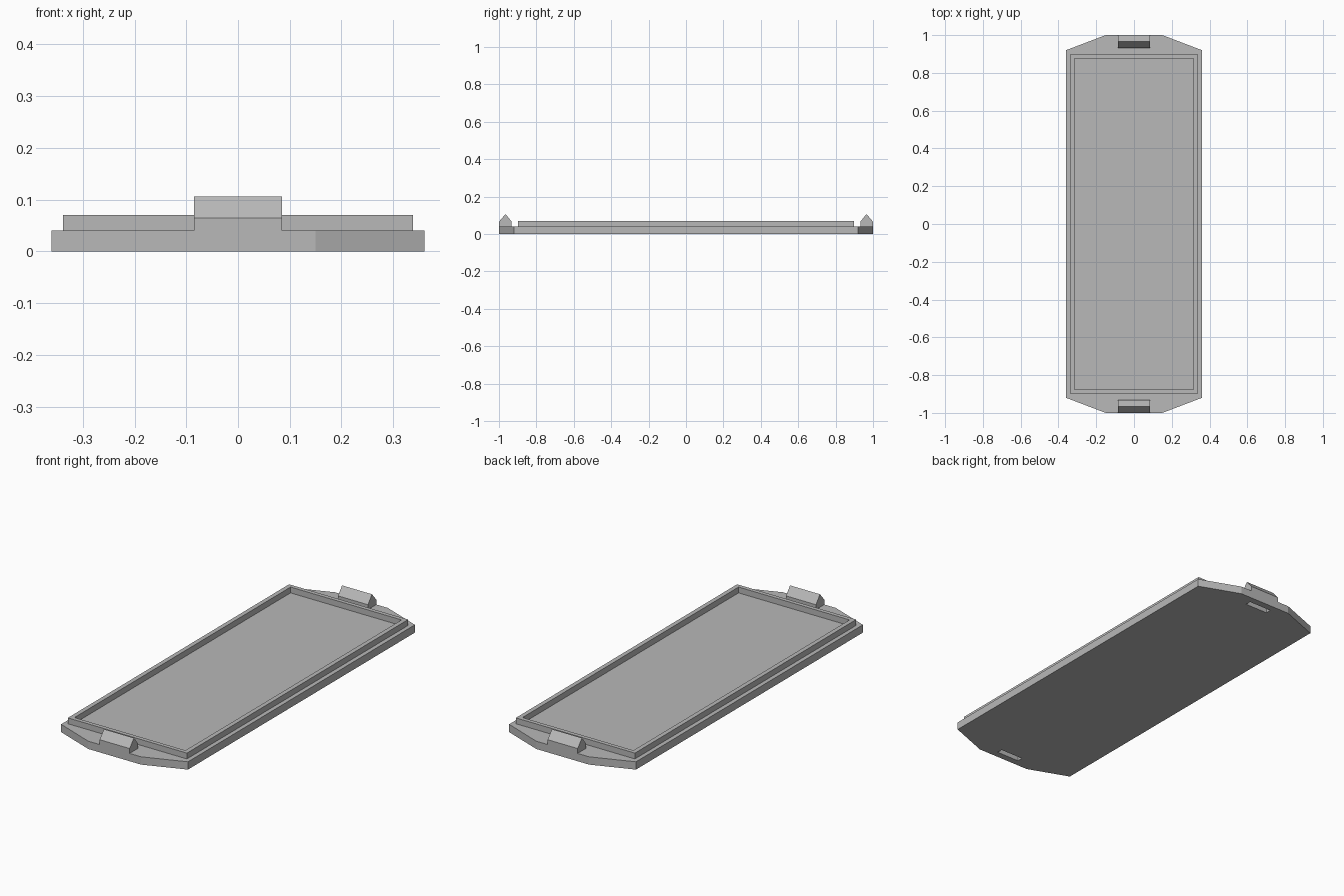
import bpy
import bmesh
from mathutils import Vector

if "Cube" in bpy.data.objects:
    bpy.data.objects.remove(bpy.data.objects["Cube"], do_unlink=True)

grey = bpy.data.materials.new("plain grey")
grey.use_nodes = True
colour = (0.48, 0.48, 0.48, 1)
grey.diffuse_color = colour
grey.node_tree.nodes["Principled BSDF"].inputs["Base Color"].default_value = colour


def extruded(name, points, faces, direction):
    """Extrude flat faces along a direction into a solid part."""
    bm = bmesh.new()
    verts = [bm.verts.new(p) for p in points]
    flat = [bm.faces.new([verts[i] for i in f]) for f in faces]
    result = bmesh.ops.extrude_face_region(bm, geom=flat, use_keep_orig=True)
    moved = [g for g in result["geom"] if isinstance(g, bmesh.types.BMVert)]
    bmesh.ops.translate(bm, verts=moved, vec=Vector(direction))
    bmesh.ops.recalc_face_normals(bm, faces=bm.faces)
    mesh = bpy.data.meshes.new(name)
    bm.to_mesh(mesh)
    bm.free()
    obj = bpy.data.objects.new(name, mesh)
    mesh.materials.append(grey)
    bpy.context.collection.objects.link(obj)
    return obj


def rectangle(x, y, z):
    return [(-x, -y, z), (x, -y, z), (x, y, z), (-x, y, z)]


BASE_TOP = 0.04

# Base plate with tapered ends
quarter = [(0.36, 0.92), (0.15, 1.0)]
outline = quarter + [(-x, y) for x, y in reversed(quarter)]
outline += [(-x, -y) for x, y in outline]
base = extruded("base_plate", [(x, y, 0) for x, y in outline],
                [range(len(outline))], (0, 0, BASE_TOP))

# Raised rim around the tray
ring = [(i, (i + 1) % 4, (i + 1) % 4 + 4, i + 4) for i in range(4)]
extruded("tray_rim",
         rectangle(0.338, 0.897, BASE_TOP) + rectangle(0.315, 0.876, BASE_TOP),
         ring, (0, 0, 0.03))

for end, side in (("front", -1), ("back", 1)):
    # Gabled clip flush with the end of the plate
    profile = [(1.0, BASE_TOP), (1.0, 0.065), (0.965, 0.106),
               (0.932, 0.065), (0.932, BASE_TOP)]
    extruded(end + "_clip", [(-0.085, side * y, z) for y, z in profile],
             [range(5)], (0.17, 0, 0))

    # Slot through the plate beneath the clip
    slot = extruded(end + "_slot_cutter",
                    [(x, y + side * 0.95, z)
                     for x, y, z in rectangle(0.065, 0.015, -0.02)],
                    [range(4)], (0, 0, 0.08))
    slot.hide_render = True
    slot.hide_set(True)
    cut = base.modifiers.new(end + " slot", "BOOLEAN")
    cut.operation = "DIFFERENCE"
    cut.solver = "EXACT"
    cut.object = slot
